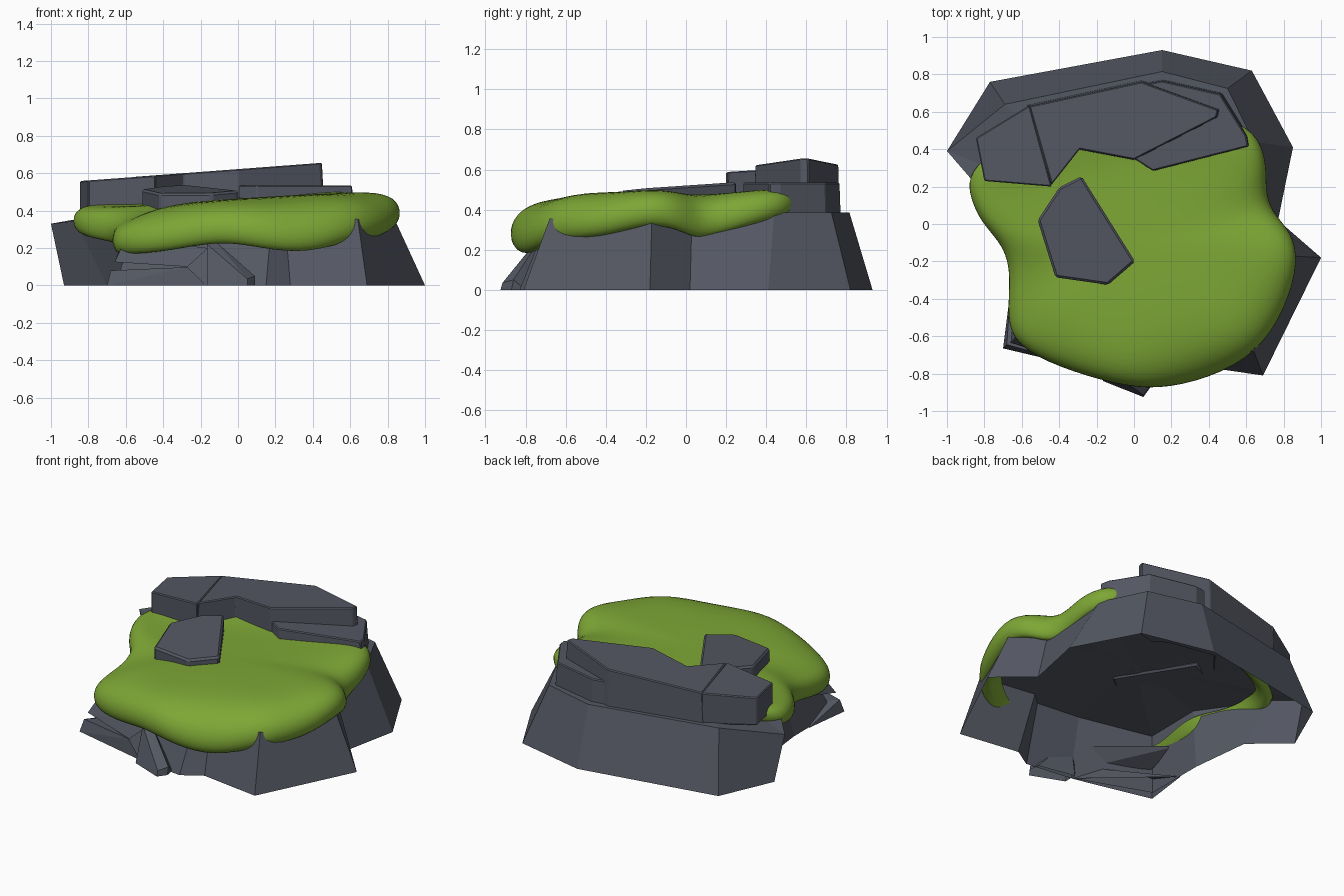
import bpy, bmesh

if "Cube" in bpy.data.objects:
    bpy.data.objects.remove(bpy.data.objects["Cube"])


def material(name, rgb):
    m = bpy.data.materials.new(name)
    m.diffuse_color = (*rgb, 1)
    m.use_nodes = True
    m.node_tree.nodes["Principled BSDF"].inputs["Base Color"].default_value = m.diffuse_color
    return m


STONE = material("slate grey", (0.088, 0.097, 0.123))
MOSS = material("moss green", (0.207, 0.385, 0.036))


def finish(name, bm, mat, smooth=False, recalc=True):
    if recalc:
        bmesh.ops.recalc_face_normals(bm, faces=bm.faces)
    me = bpy.data.meshes.new(name)
    bm.to_mesh(me)
    bm.free()
    me.materials.append(mat)
    for p in me.polygons:
        p.use_smooth = smooth
    ob = bpy.data.objects.new(name, me)
    bpy.context.collection.objects.link(ob)
    return ob


def loft(rings, tip):
    """Skin closed rings from the bottom up and fan the last one to a tip."""
    bm = bmesh.new()
    vs = [[bm.verts.new(p) for p in r] for r in rings]
    n = len(vs[0])
    for a, b in zip(vs, vs[1:]):
        for i in range(n):
            j = (i + 1) % n
            bm.faces.new((a[i], a[j], b[j], b[i]))
    t = bm.verts.new(tip)
    for i in range(n):
        bm.faces.new((vs[-1][i], vs[-1][(i + 1) % n], t))
    return bm


def slab(name, outline, z0, top, flare=1.0, bevel=0.006):
    """Flat stone with a tilted top plane and chamfered edges."""
    bm = bmesh.new()
    n = len(outline)
    cx = sum(p[0] for p in outline) / n
    cy = sum(p[1] for p in outline) / n
    lo = [bm.verts.new((cx + (x - cx) * flare, cy + (y - cy) * flare, z0)) for x, y in outline]
    hi = [bm.verts.new((x, y, top(x, y))) for x, y in outline]
    bm.faces.new(hi)
    bm.faces.new(lo[::-1])
    for i in range(n):
        j = (i + 1) % n
        bm.faces.new((lo[i], lo[j], hi[j], hi[i]))
    ob = finish(name, bm, STONE)
    mod = ob.modifiers.new("chamfer", 'BEVEL')
    mod.width = bevel
    mod.segments = 1
    return ob


def chunk(name, pts):
    """Convex shard of stone, open underneath."""
    bm = bmesh.new()
    for p in pts:
        bm.verts.new(p)
    bmesh.ops.convex_hull(bm, input=list(bm.verts))
    bmesh.ops.recalc_face_normals(bm, faces=bm.faces)
    under = [f for f in bm.faces if f.normal.z < -0.98 and f.calc_center_median().z < .01]
    bmesh.ops.delete(bm, geom=under, context='FACES')
    finish(name, bm, STONE, recalc=False)


# Hollow rock base: foot x, y and brow x, y, z
wall = [
    (-.655, -.605, -.56, -.50, .31), (-.16, -.79, -.12, -.66, .35),
    (.15, -.83, .18, -.69, .35), (.28, -.75, .25, -.63, .36),
    (.69, -.81, .64, -.68, .355), (1.0, -.18, .83, -.17, .37),
    (.77, .02, .69, .03, .37), (.85, .41, .64, .44, .385),
    (.63, .82, .50, .725, .385), (.15, .93, .15, .815, .385),
    (-.77, .76, -.69, .64, .385), (-.93, .40, -1.0, .39, .33),
    (-.70, .20, -.87, .24, .345), (-.655, -.20, -.60, -.16, .35),
]
finish("rock_base", loft([[(a, b, 0) for a, b, *_ in wall],
                          [(c, d, z) for _, _, c, d, z in wall]], (0, 0, .39)), STONE)

# Split corner (two thin shards with a wedge-shaped crack between) and a leaning shard
chunk("corner_shard_lower", [(-.70, -.665, 0), (-.68, -.645, .08), (-.27, -.757, .098),
                             (-.17, -.79, 0), (-.60, -.57, .08), (-.66, -.35, 0)])
chunk("corner_shard_upper", [(-.66, -.635, .125), (-.27, -.757, .10), (-.16, -.735, .2),
                             (-.60, -.57, .25), (-.60, -.56, .125), (-.63, -.35, .2)])
chunk("leaning_shard", [(-.165, -.84, 0), (.05, -.925, 0), (.09, -.87, 0), (.05, -.915, .035),
                        (.09, -.86, .05), (-.165, -.765, .22), (-.12, -.74, .235),
                        (-.165, -.75, 0), (.08, -.8, 0)])

# Stacked ledges at the back
slab("lower_ledge", [(-.78, .26), (-.44, .23), (-.29, .40), (0, .35), (.10, .285), (.61, .415),
                     (.60, .47), (.46, .695), (.15, .765), (.04, .745), (-.55, .61), (-.82, .45)],
     .375, lambda x, y: .535, 1.02)
slab("upper_ledge", [(-.44, .21), (-.29, .40), (0, .345), (.44, .57), (.45, .61),
                     (.04, .76), (-.56, .63)], .375, lambda x, y: .622 + .075 * x, 1.03)
slab("upper_ledge_left", [(-.80, .23), (-.44, .20), (-.558, .635), (-.845, .46)],
     .375, lambda x, y: .62 + .073 * x)

# Stone lying in the moss
slab("moss_stone", [(-.515, .02), (-.42, -.285), (-.14, -.325), (.005, -.2), (-.28, .255), (-.40, .195)],
     .37, lambda x, y: .523 + .02 * x + .08 * y, 1.0, .012)

# Moss cushion: rim x, y, z
rim = [
    (-.89, .25, .355), (-.87, .13, .34), (-.81, .0, .32), (-.69, -.12, .30), (-.655, -.28, .27),
    (-.68, -.50, .235), (-.63, -.65, .235), (-.40, -.765, .25), (-.10, -.855, .31),
    (.12, -.885, .27), (.40, -.825, .235), (.66, -.69, .325), (.81, -.45, .325), (.88, -.2, .40),
    (.84, -.04, .375), (.735, .06, .32), (.70, .18, .345), (.71, .32, .39), (.655, .50, .43),
    (.45, .58, .43), (.0, .60, .43), (-.5, .48, .42), (-.78, .38, .40),
]
CX, CY = 0.0, -0.1


def moss_top(x, y):
    z = .462 + .065 * x - .06 * max(0, -y - .65)
    if y < -.15:
        z -= .4 * max(0, -x - .4)
    return z + .01 * max(0, -y) - .03 * max(0, 1 - abs(y - .12) / .25) * max(0, x)


def moss_ring(scale, drop=0.0, blend=0.0):
    out = []
    for x, y, z in rim:
        px, py = CX + (x - CX) * scale, CY + (y - CY) * scale
        out.append((px, py, (z + drop) * (1 - blend) + moss_top(px, py) * blend))
    return out


rings = [moss_ring(.85, .0), moss_ring(.94, -.095), moss_ring(1.015, -.03),
         moss_ring(.995, .06, .15), moss_ring(.87, .10, .62), moss_ring(.66, .03, .95),
         moss_ring(.33, 0, 1)]
moss = finish("moss_cushion", loft(rings, (CX, CY, moss_top(CX, CY))), MOSS, True)
sub = moss.modifiers.new("soft", 'SUBSURF')
sub.levels = sub.render_levels = 2
